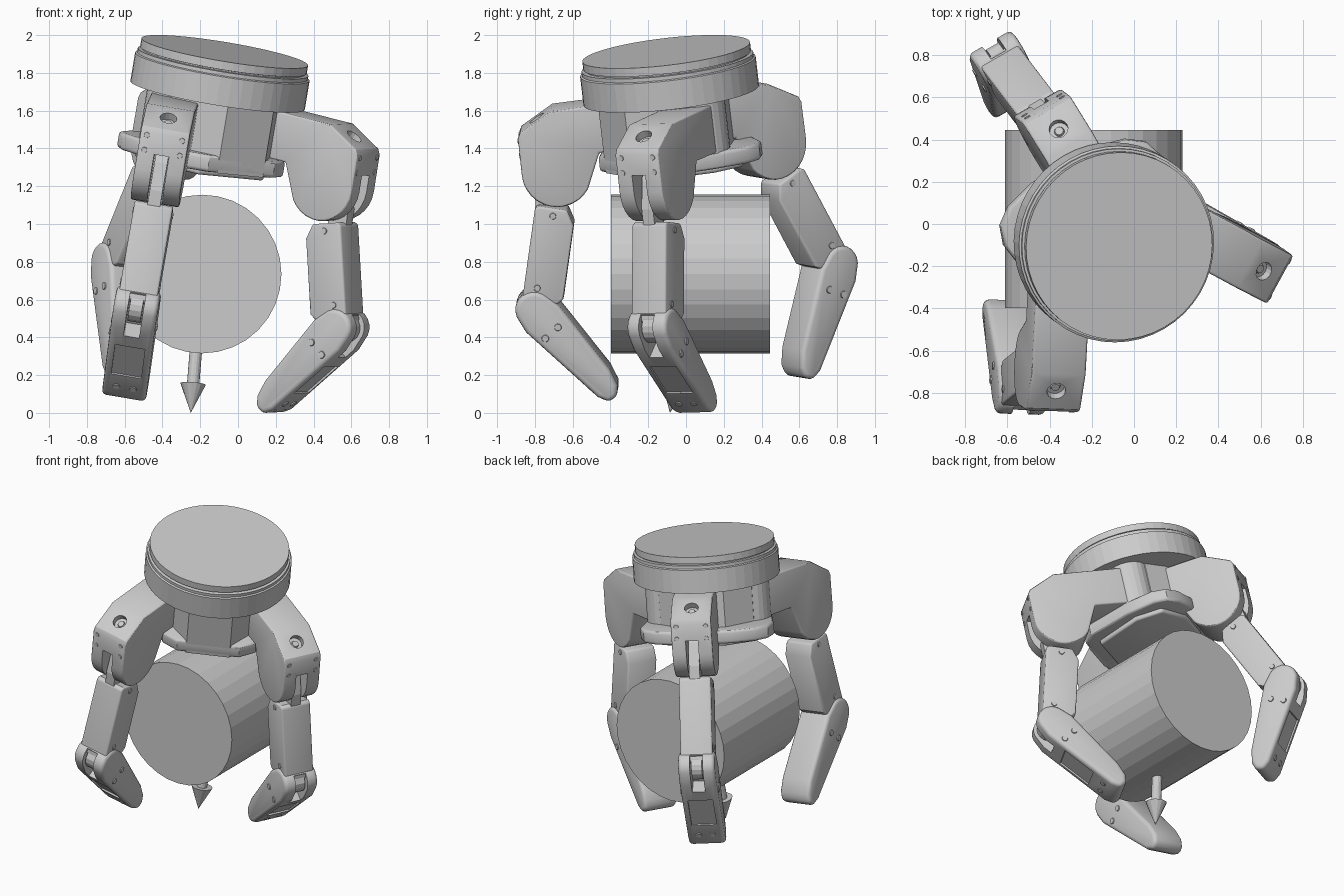
import bpy, bmesh, math
from mathutils import Vector, Matrix

if "Cube" in bpy.data.objects:
    bpy.data.objects.remove(bpy.data.objects["Cube"])

# Tilted hand frame: N is the wrist axis, U points between the finger pair, V sideways
T = Vector((-0.07, -0.105, 1.912))
N = Vector((0.162, -0.115, 0.98)).normalized()
U = Vector((0.5, -0.866, 0))
U = (U - U.dot(N) * N).normalized()
V = N.cross(U)


def frame(x, y, z, loc):
    m = Matrix((x, y, z)).transposed().to_4x4()
    m.translation = loc
    return m


HAND = frame(U, V, N, T)


def add(name, bm, mat):
    bmesh.ops.recalc_face_normals(bm, faces=bm.faces)
    me = bpy.data.meshes.new(name)
    bm.to_mesh(me)
    bm.free()
    ob = bpy.data.objects.new(name, me)
    ob.matrix_world = mat
    bpy.context.collection.objects.link(ob)
    return ob


def activate(ob):
    bpy.ops.object.select_all(action='DESELECT')
    bpy.context.view_layer.objects.active = ob
    ob.select_set(True)


def prism(name, pts, z0, z1, mat, bevel=0):
    """Closed 2D outline extruded from z0 to z1, optionally with rounded edges."""
    bm = bmesh.new()
    f = bm.faces.new([bm.verts.new((x, y, z0)) for x, y in pts])
    r = bmesh.ops.extrude_face_region(bm, geom=[f])
    bmesh.ops.translate(bm, verts=[g for g in r['geom'] if isinstance(g, bmesh.types.BMVert)],
                        vec=(0, 0, z1 - z0))
    ob = add(name, bm, mat)
    if bevel:
        md = ob.modifiers.new('bevel', 'BEVEL')
        md.width, md.segments, md.limit_method, md.angle_limit = bevel, 3, 'ANGLE', math.radians(40)
        activate(ob)
        bpy.ops.object.modifier_apply(modifier=md.name)
        bpy.ops.object.shade_smooth_by_angle(angle=math.radians(30))
    return ob


def rod(name, p, axis, r1, r2, length, mat=Matrix(), seg=16):
    """Cylinder or cone starting at p and running along axis."""
    bm = bmesh.new()
    bmesh.ops.create_cone(bm, cap_ends=True, segments=seg, radius1=r1, radius2=r2, depth=length)
    bmesh.ops.translate(bm, verts=bm.verts, vec=(0, 0, length / 2))
    q = Vector(axis).to_track_quat('Z', 'Y').to_matrix().to_4x4()
    return add(name, bm, mat @ Matrix.Translation(p) @ q)


def cut(ob, cutter):
    bpy.context.view_layer.update()
    md = ob.modifiers.new('cut', 'BOOLEAN')
    md.operation, md.object, md.solver = 'DIFFERENCE', cutter, 'EXACT'
    activate(ob)
    bpy.ops.object.modifier_apply(modifier=md.name)
    bpy.data.objects.remove(cutter)


def arc(cx, cy, r, a0, a1, n):
    return [(cx + r * math.cos(math.radians(a0 + (a1 - a0) * i / n)),
             cy + r * math.sin(math.radians(a0 + (a1 - a0) * i / n))) for i in range(n + 1)]


def box(x0, x1, y0, y1):
    return [(x0, y0), (x1, y0), (x1, y1), (x0, y1)]


def mirrored(half):
    return half + [(x, -y) for x, y in reversed(half)]


# Wrist flange, turned profile
bm = bmesh.new()
prof = [(0, 0), (.447, 0), (.447, -.045), (.436, -.047), (.436, -.053), (.458, -.055),
        (.458, -.075), (.468, -.08), (.468, -.235), (0, -.235)]
vs = [bm.verts.new((r, 0, z)) for r, z in prof]
es = [bm.edges.new(e) for e in zip(vs, vs[1:])]
bmesh.ops.spin(bm, geom=vs + es, cent=(0, 0, 0), axis=(0, 0, 1), angle=math.tau, steps=48)
bmesh.ops.remove_doubles(bm, verts=bm.verts, dist=1e-4)
add('wrist_flange', bm, HAND)

# Palm core, rounded palm plate, raised pad and finger pivots
prism('palm_core', mirrored([(-.28, .13), (-.15, .3), (.1, .34), (.37, .14)]), -.6, -.22, HAND)
prism('palm_plate', mirrored([(-.37, .17), (-.33, .32), (-.27, .4), (-.18, .43), (.02, .4),
                              (.3, .3), (.37, .2)]), -.6, -.51, HAND, .02)
prism('palm_pad', mirrored([(-.3, .13), (-.2, .33), (-.02, .34), (.28, .2)]), -.63, -.59, HAND, .015)
for s in (-1, 1):
    rod('finger_pivot', (-.02, s * .27, -.55), (0, 0, 1), .13, .13, .33, HAND, 24)


def finger(tag, a, b, c, yaw, link, bend1, bend2):
    d = U * math.cos(yaw) + V * math.sin(yaw)
    F = frame(d, N, d.cross(N), HAND @ Vector((a, b, c)))
    P = F @ Matrix.Rotation(bend1, 4, 'Z')
    D = F @ Matrix.Translation((link * math.cos(bend1), link * math.sin(bend1), 0)) \
        @ Matrix.Rotation(bend2, 4, 'Z')

    def screw(mat, p, axis, r=.022):
        rod(tag + '_screw', p, axis, r, r * .8, .012, mat, 12)

    # Knuckle: block with round forked chin and a screw hole on the slanted shoulder
    k = prism(tag + '_knuckle', [(-.5, .32), (-.02, .31), (.155, .21), (.17, .18)]
              + arc(-.015, -.02, .187, 0, -145, 12) + [(-.25, .06), (-.5, .06)], -.13, .13, F, .012)
    cut(k, prism('slot', box(.03, .4, -.4, .07), -.04, .04, F))
    cut(k, rod('hole', (.045, .225, 0), (.5, .87, 0), .045, .045, .15, F))
    screw(F, (.045, .225, 0), (.5, .87, 0), .025)
    for z in (-.095, .095):
        for y in (.085, .165):
            screw(F, (.162, y, z), (1, 0, 0), .018)

    # Inner web plate joining the knuckle, middle link and tip
    prism(tag + '_web', arc(0, 0, .085, 90, 270, 8) + [(.2, -.04), (link - .1, -.04)]
          + arc(link, 0, .08, -90, 90, 8) + [(link - .06, .062), (.25, .062), (.15, .085)],
          -.034, .034, P)

    # Middle link
    e = link - .77
    prism(tag + '_middle_link', [(.215, -.1), (.29, -.145), (.69 + e, -.145), (.72 + e, -.12),
                                 (.755 + e, .05), (.74 + e, .07), (.23, .07), (.215, .05)],
          -.103, .103, P, .012)
    for s in (-1, 1):
        for t, q in ((.255, -.03), (.65 + e, .0)):
            screw(P, (t, q, s * .096), (0, 0, s), .02)

    # Tapered fingertip with slot, sunken outer panel and screws
    t = prism(tag + '_tip', arc(0, 0, .1, 110, 250, 8) + [(.06, -.115), (.5, -.085), (.59, -.06),
              (.635, -.02), (.63, .035), (.57, .062), (.06, .112)], -.118, .118, D, .025)
    cut(t, prism('slot', box(-.2, .12, .0, .3), -.042, .042, D))
    cut(t, prism('panel', [(.2, .087), (.43, .065), (.43, .2), (.2, .2)], -.08, .08, D))
    for s in (-1, 1):
        screw(D, (.52, .06, s * .045), (.1, 1, 0))
        for p in ((.15, .055), (.15, -.035)):
            screw(D, (*p, s * .112), (0, 0, s))


# Two spread fingers and the opposing thumb
for tag, s in (('right_finger', 1), ('front_finger', -1)):
    finger(tag, .455, s * .535, -.575, s * math.radians(32), .77,
           math.atan2(-.74, .19), math.atan2(-.49, -.35))
finger('thumb', -.515, .045, -.56, math.pi, .79, math.atan2(-.73, .31), math.atan2(-.54, -.275))

# Grasped cylinder lying along y
rod('grasped_cylinder', (-.19, -.397, .735), (0, 1, 0), .42, .42, .842, seg=32)

# Arrow from the cylinder's centre to the ground
centre, tip = Vector((-.19, .025, .735)), Vector((-.25, -.085, 0))
way = (tip - centre).normalized()
length = (tip - centre).length
rod('arrow_shaft', centre, way, .033, .033, length - .15)
rod('arrow_head', centre + way * (length - .155), way, .068, 0, .155)
